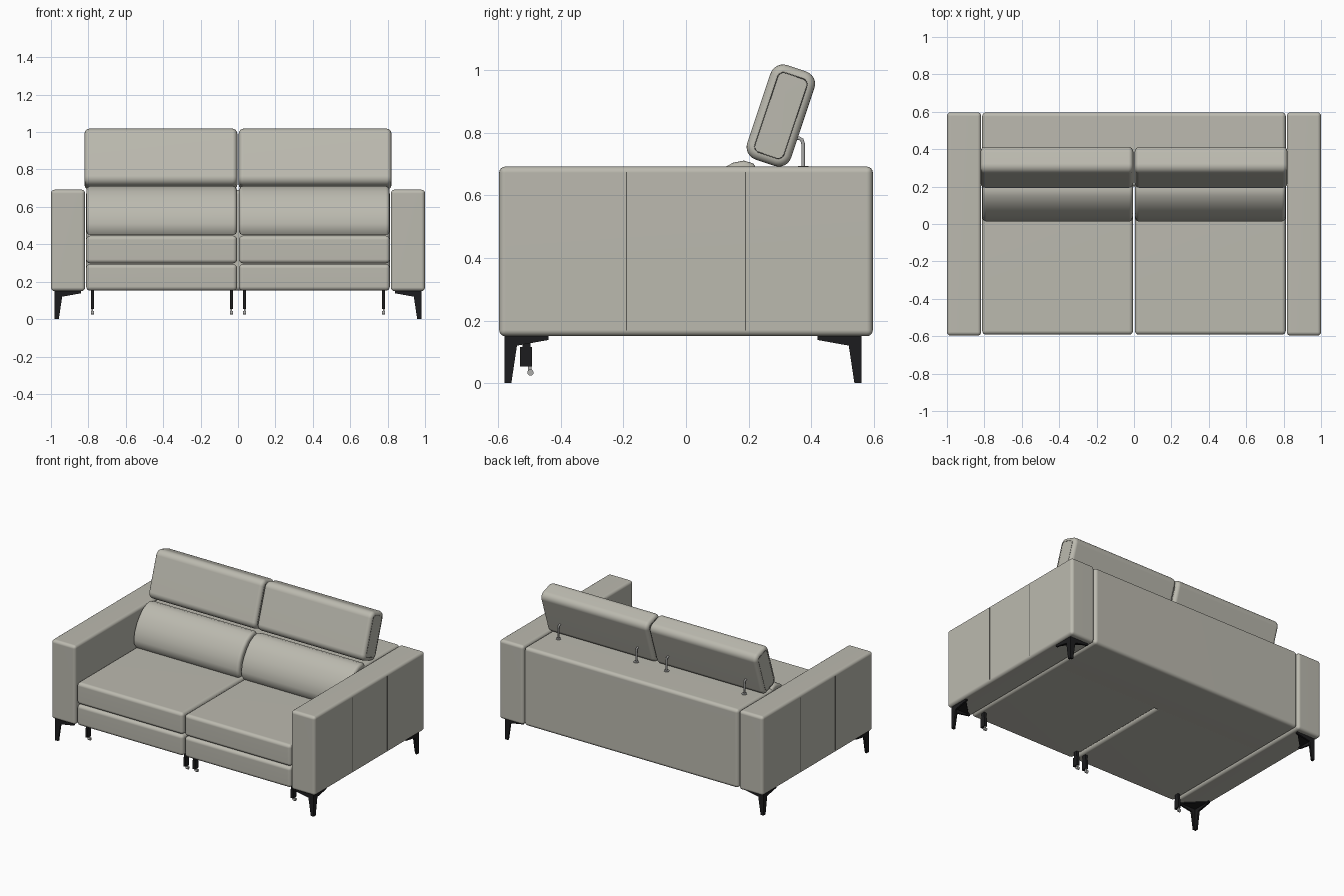
import bpy, bmesh, math
from mathutils import Vector, Matrix

cube = bpy.data.objects.get("Cube")
if cube:
    bpy.data.objects.remove(cube)


def material(name, rgb):
    m = bpy.data.materials.new(name)
    m.use_nodes = True
    m.diffuse_color = (*rgb, 1)
    m.node_tree.nodes["Principled BSDF"].inputs["Base Color"].default_value = (*rgb, 1)
    return m


LEATHER = material("warm grey leather", (0.50, 0.49, 0.43))
SEAM = material("dark seam", (0.10, 0.10, 0.09))
BLACK = material("black metal", (0.012, 0.012, 0.013))
STEEL = material("steel", (0.42, 0.42, 0.41))


def finish(bm, name, mat, smooth=True):
    bmesh.ops.recalc_face_normals(bm, faces=bm.faces)
    me = bpy.data.meshes.new(name)
    bm.to_mesh(me)
    bm.free()
    me.materials.append(mat)
    ob = bpy.data.objects.new(name, me)
    bpy.context.collection.objects.link(ob)
    if smooth:
        bpy.ops.object.select_all(action="DESELECT")
        ob.select_set(True)
        bpy.context.view_layer.objects.active = ob
        bpy.ops.object.shade_smooth_by_angle(angle=math.radians(40))
        ob.modifiers.new("Normals", "WEIGHTED_NORMAL").keep_sharp = True
    return ob


def box(name, x, y, z, mat=LEATHER, r=0.0):
    """Box from (min, max) ranges, with rounded edges of radius r."""
    bm = bmesh.new()
    bmesh.ops.create_cube(bm, size=1)
    for v in bm.verts:
        v.co = Vector((sum(a) / 2 + c * (a[1] - a[0]) for a, c in zip((x, y, z), v.co)))
    if r:
        bmesh.ops.bevel(bm, geom=bm.edges[:], offset=r, segments=4, profile=0.5, affect="EDGES")
    return finish(bm, name, mat, r > 0)


def prism(name, points, x0, x1, mat=LEATHER, r=0.0):
    """Extrude a (y, z) profile along x and round its two ends."""
    bm = bmesh.new()
    a = [bm.verts.new((x0, y, z)) for y, z in points]
    b = [bm.verts.new((x1, y, z)) for y, z in points]
    caps = [bm.faces.new(a), bm.faces.new(b)]
    n = len(a)
    for i in range(n):
        j = (i + 1) % n
        bm.faces.new((a[i], a[j], b[j], b[i]))
    if r:
        bmesh.ops.recalc_face_normals(bm, faces=bm.faces)
        rim = [e for f in caps for e in f.edges]
        bmesh.ops.bevel(bm, geom=rim, offset=r, segments=4, profile=0.5, affect="EDGES")
    return finish(bm, name, mat, r > 0)


def rounded_rect(cy, cz, w, h, r, tilt):
    """Rounded (y, z) rectangle leaning backwards by tilt."""
    rot = Matrix.Rotation(-tilt, 2)
    out = []
    for k, (sy, sz) in enumerate(((1, 1), (-1, 1), (-1, -1), (1, -1))):
        for i in range(7):
            t = math.pi / 2 * (k + i / 6)
            p = Vector((sy * (w / 2 - r) + r * math.cos(t), sz * (h / 2 - r) + r * math.sin(t)))
            p = rot @ p
            out.append((cy + p.x, cz + p.y))
    return out


def tube(name, points, radius, mat, closed=False):
    cu = bpy.data.curves.new(name, "CURVE")
    cu.dimensions = "3D"
    cu.bevel_depth = radius
    cu.bevel_resolution = 3
    cu.use_fill_caps = True
    sp = cu.splines.new("POLY")
    sp.points.add(len(points) - 1)
    for p, q in zip(sp.points, points):
        p.co = (*q, 1)
    sp.use_cyclic_u = closed
    cu.materials.append(mat)
    ob = bpy.data.objects.new(name, cu)
    bpy.context.collection.objects.link(ob)
    return ob


def cylinder(name, centre, radius, depth, axis, mat):
    bm = bmesh.new()
    bmesh.ops.create_cone(bm, cap_ends=True, segments=20, radius1=radius, radius2=radius, depth=depth)
    turn = Vector((0, 0, 1)).rotation_difference(Vector(axis)).to_matrix().to_4x4()
    bmesh.ops.transform(bm, matrix=Matrix.Translation(centre) @ turn, verts=bm.verts)
    return finish(bm, name, mat)


def span(s, a, b):
    return tuple(sorted((s * a, s * b)))


def corner_leg(name, sx, sy, y):
    """Angle-iron leg: two tapered blades meeting at the corner, with a top plate."""
    blade = ((0, 0.155), (0.14, 0.155), (0.14, 0.138), (0.04, 0.12), (0.022, 0), (0, 0))
    t = 0.012
    bm = bmesh.new()
    for along_x in (True, False):
        rings = []
        for d in (0, t):
            rings.append([bm.verts.new((u, d, z) if along_x else (d, u, z)) for u, z in blade])
        a, b = rings
        bm.faces.new(a)
        bm.faces.new(b)
        for i in range(len(a)):
            j = (i + 1) % len(a)
            bm.faces.new((a[i], a[j], b[j], b[i]))
    low, top = [[bm.verts.new((u, v, z)) for u, v in ((0, 0), (0.14, 0), (0, 0.14))] for z in (0.143, 0.155)]
    bm.faces.new(low)
    bm.faces.new(top)
    for i in range(3):
        j = (i + 1) % 3
        bm.faces.new((low[i], low[j], top[j], top[i]))
    for v in bm.verts:
        v.co = (sx * (0.98 - v.co.x), y - sy * v.co.y, v.co.z)
    finish(bm, name, BLACK, False)


# Back shell
box("back_shell", (-0.812, 0.812), (0.2, 0.597), (0.152, 0.69), r=0.022)

LUMBAR = ((0.035, 0.45), (0.018, 0.475), (0.014, 0.51), (0.024, 0.56), (0.045, 0.605), (0.075, 0.648),
          (0.11, 0.682), (0.15, 0.704), (0.185, 0.711), (0.215, 0.702), (0.235, 0.67), (0.24, 0.45))
TILT = math.radians(18.5)

for s, side in ((1, "left"), (-1, "right")):
    # Armrest with two vertical seams on its outer face
    box(f"{side}_armrest", span(s, 0.817, 1.0), (-0.597, 0.597), (0.15, 0.692), r=0.02)
    for i, y in enumerate((-0.19, 0.19)):
        box(f"{side}_armrest_seam_{i + 1}", span(s, 0.998, 1.0008), (y - 0.002, y + 0.002), (0.168, 0.675), SEAM)

    # Seat cushion, footrest panel and base
    x = span(s, 0.005, 0.812)
    box(f"{side}_seat_cushion", x, (-0.592, 0.24), (0.298, 0.446), r=0.022)
    box(f"{side}_footrest_panel", x, (-0.592, 0.24), (0.152, 0.294), r=0.022)

    # Lumbar cushion
    prism(f"{side}_lumbar_cushion", LUMBAR, *span(s, 0.006, 0.81), r=0.02)

    # Tilted headrest with a stitched seam at both ends
    prism(f"{side}_headrest", rounded_rect(0.303, 0.855, 0.148, 0.318, 0.042, TILT), *span(s, 0.005, 0.82), r=0.024)
    for end, xs in (("inner", 0.0055), ("outer", 0.8195)):
        loop = rounded_rect(0.303, 0.855, 0.098, 0.268, 0.02, TILT)
        tube(f"{side}_headrest_{end}_seam", [(s * xs, y, z) for y, z in loop], 0.0015, SEAM, True)

    # Headrest brackets
    for i, px in enumerate((0.115, 0.705)):
        rod = [(0.374, 0.688), (0.374, 0.765), (0.37, 0.778), (0.36, 0.783), (0.33, 0.775)]
        tube(f"{side}_headrest_rod_{i + 1}", [(s * px, y, z) for y, z in rod], 0.006, STEEL)
        cylinder(f"{side}_rod_flange_{i + 1}", (s * px, 0.374, 0.691), 0.017, 0.006, (0, 0, 1), STEEL)

    # Corner legs
    corner_leg(f"{side}_front_leg", s, -1, -0.58)
    corner_leg(f"{side}_rear_leg", s, 1, 0.56)

    # Footrest supports with small rollers
    for i, px in enumerate((0.035, 0.778)):
        xr = span(s, px - 0.009, px + 0.009)
        box(f"{side}_support_post_{i + 1}", xr, (-0.522, -0.496), (0.09, 0.16), BLACK)
        box(f"{side}_support_foot_{i + 1}", xr, (-0.53, -0.492), (0.054, 0.115), BLACK)
        box(f"{side}_roller_stem_{i + 1}", span(s, px - 0.004, px + 0.004), (-0.504, -0.494), (0.035, 0.056), STEEL)
        cylinder(f"{side}_roller_{i + 1}", (s * px, -0.497, 0.034), 0.01, 0.018, (1, 0, 0), STEEL)
